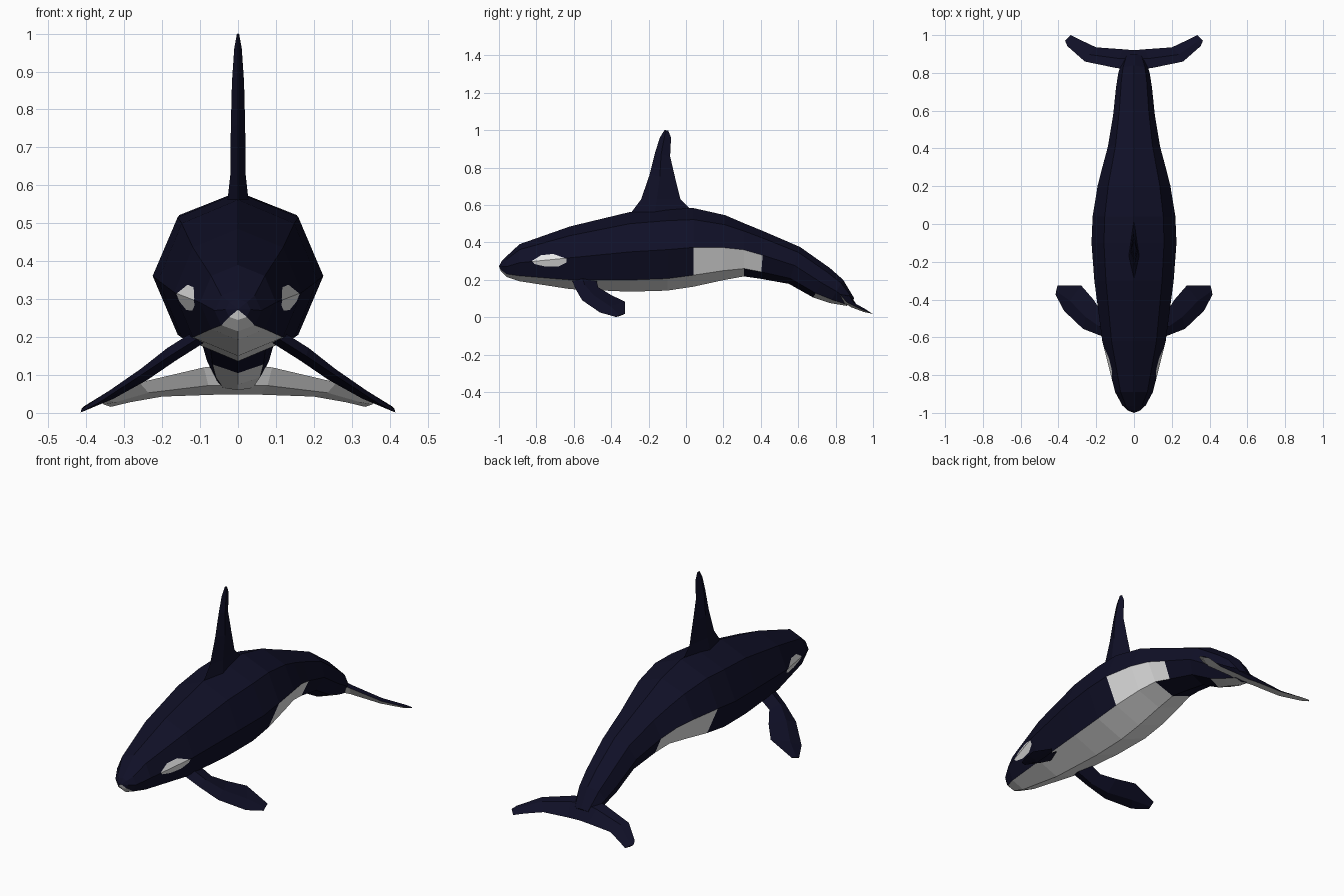
import bpy, bmesh, math
from mathutils import Vector

if "Cube" in bpy.data.objects:
    bpy.data.objects.remove(bpy.data.objects["Cube"])


def material(name, rgb):
    m = bpy.data.materials.new(name)
    m.diffuse_color = (*rgb, 1)
    m.use_nodes = True
    m.node_tree.nodes["Principled BSDF"].inputs["Base Color"].default_value = m.diffuse_color
    return m


DARK = material("blue_black", (0.005, 0.005, 0.02))
WHITE = material("white", (0.8, 0.8, 0.8))


def finish(bm, name):
    me = bpy.data.meshes.new(name)
    bm.to_mesh(me)
    bm.free()
    me.materials.append(DARK)
    me.materials.append(WHITE)
    ob = bpy.data.objects.new(name, me)
    bpy.context.collection.objects.link(ob)
    return ob


def loft(bm, rings):
    """Quads between closed rings; returns faces as (segment, side, face)."""
    vs = [[bm.verts.new(p) for p in r] for r in rings]
    n = len(vs[0])
    out = []
    for i in range(len(vs) - 1):
        for k in range(n):
            j = (k + 1) % n
            out.append((i, k, bm.faces.new((vs[i][k], vs[i][j], vs[i + 1][j], vs[i + 1][k]))))
    return vs, out


# Body: eight-sided rings (y top, z top, y bottom, z bottom, half width)
SECTIONS = [
    (-0.985, 0.300, -0.990, 0.245, 0.033),
    (-0.96, 0.325, -0.96, 0.215, 0.062),
    (-0.89, 0.390, -0.89, 0.192, 0.100),
    (-0.62, 0.485, -0.62, 0.150, 0.168),
    (-0.30, 0.562, -0.30, 0.136, 0.210),
    (-0.10, 0.580, -0.10, 0.142, 0.225),
    (0.04, 0.583, 0.04, 0.163, 0.219),
    (0.21, 0.545, 0.20, 0.198, 0.192),
    (0.31, 0.502, 0.31, 0.218, 0.165),
    (0.42, 0.457, 0.40, 0.205, 0.138),
    (0.61, 0.375, 0.55, 0.178, 0.110),
    (0.77, 0.262, 0.68, 0.105, 0.095),
    (0.84, 0.200, 0.77, 0.075, 0.082),
    (0.90, 0.100, 0.86, 0.060, 0.055),
]
rings = []
for yt, zt, yb, zb, w in SECTIONS:
    ring = []
    for k in range(8):
        a = k * math.pi / 4
        c = (1 + math.cos(a)) / 2
        ring.append((w * math.sin(a), yb + (yt - yb) * c, zb + (zt - zb) * c))
    rings.append(ring)

bm = bmesh.new()
vs, faces = loft(bm, rings)
# White belly, flank patches and tail underside
for i, k, f in faces:
    belly = k in (3, 4) and (i < 8 or i >= 11)
    flank = k in (2, 5) and 6 <= i < 9
    f.material_index = int(belly or flank)
# Nose and tail caps
nose = bm.verts.new((0, -1.0, 0.272))
for k in range(8):
    f = bm.faces.new((vs[0][(k + 1) % 8], vs[0][k], nose))
    f.material_index = int(k in (3, 4))
bm.faces.new(vs[-1])
bmesh.ops.recalc_face_normals(bm, faces=bm.faces[:])

# Eye patches: cut a convex outline (y, z) into each side of the head
EYE = [(-0.825, 0.300), (-0.81, 0.284), (-0.75, 0.270), (-0.68, 0.271), (-0.638, 0.293),
       (-0.638, 0.312), (-0.71, 0.338), (-0.775, 0.331)]
for side in (1, -1):
    planes = []
    for a, b in zip(EYE, EYE[1:] + EYE[:1]):
        planes.append((Vector((0, *a)), Vector((0, a[1] - b[1], b[0] - a[0]))))
    inside = [f for f in bm.faces
              if f.calc_center_median().x * side > 0.03 and -0.9 < f.calc_center_median().y < -0.4
              and f.material_index == 0]
    for co, no in planes:
        geom = set(inside)
        for f in inside:
            geom.update(f.edges)
            geom.update(f.verts)
        res = bmesh.ops.bisect_plane(bm, geom=list(geom), dist=1e-6, plane_co=co, plane_no=no)
        cand = {g for g in res["geom"] if isinstance(g, bmesh.types.BMFace)}
        inside = [f for f in cand if f.is_valid and (f.calc_center_median() - co).dot(no) > 0]
    for f in inside:
        f.material_index = 1
finish(bm, "body")


# Fins: stations of (leading point, trailing point, half thickness)
def fin(name, stations, axis, side=1, pale_below=False):
    axis = Vector(axis).normalized()
    rings = []
    for lead, trail, t in stations:
        a, b = Vector(lead), Vector(trail)
        m = a.lerp(b, 0.4)
        ring = [a, m + axis * t, b, m - axis * t]
        rings.append([(p.x * side, p.y, p.z) for p in ring])
    bm = bmesh.new()
    vs, faces = loft(bm, rings)
    bm.faces.new(vs[0])
    bm.faces.new(vs[-1])
    bmesh.ops.recalc_face_normals(bm, faces=bm.faces[:])
    for i, k, f in faces:
        f.material_index = int(pale_below and k in (2, 3))
    finish(bm, name)


# Dorsal fin
fin("dorsal_fin", [
    ((0, -0.30, 0.550), (0, 0.03, 0.570), 0.028),
    ((0, -0.24, 0.630), (0, -0.03, 0.630), 0.020),
    ((0, -0.195, 0.760), (0, -0.057, 0.740), 0.019),
    ((0, -0.165, 0.880), (0, -0.085, 0.860), 0.016),
    ((0, -0.14, 0.960), (0, -0.08, 0.960), 0.010),
    ((0, -0.115, 1.000), (0, -0.095, 0.998), 0.003),
], (1, 0, 0))

# Flippers and tail flukes, one per side
for side, tag in ((1, "right"), (-1, "left")):
    fin("flipper_" + tag, [
        ((0.10, -0.61, 0.200), (0.10, -0.48, 0.205), 0.020),
        ((0.18, -0.59, 0.150), (0.17, -0.47, 0.160), 0.020),
        ((0.27, -0.555, 0.090), (0.215, -0.40, 0.118), 0.017),
        ((0.37, -0.46, 0.025), (0.28, -0.325, 0.082), 0.012),
        ((0.415, -0.375, 0.001), (0.405, -0.325, 0.018), 0.003),
    ], (0.5, 0.05, 0.85), side)
    fin("tail_fluke_" + tag, [
        ((0, 0.82, 0.130), (0, 0.92, 0.048), 0.030),
        ((0.09, 0.825, 0.120), (0.06, 0.925, 0.048), 0.022),
        ((0.26, 0.86, 0.080), (0.20, 0.935, 0.043), 0.014),
        ((0.353, 0.942, 0.040), (0.285, 0.975, 0.028), 0.009),
        ((0.365, 0.97, 0.030), (0.335, 1.0, 0.016), 0.003),
    ], (0, 0.5, 0.87), side, True)
